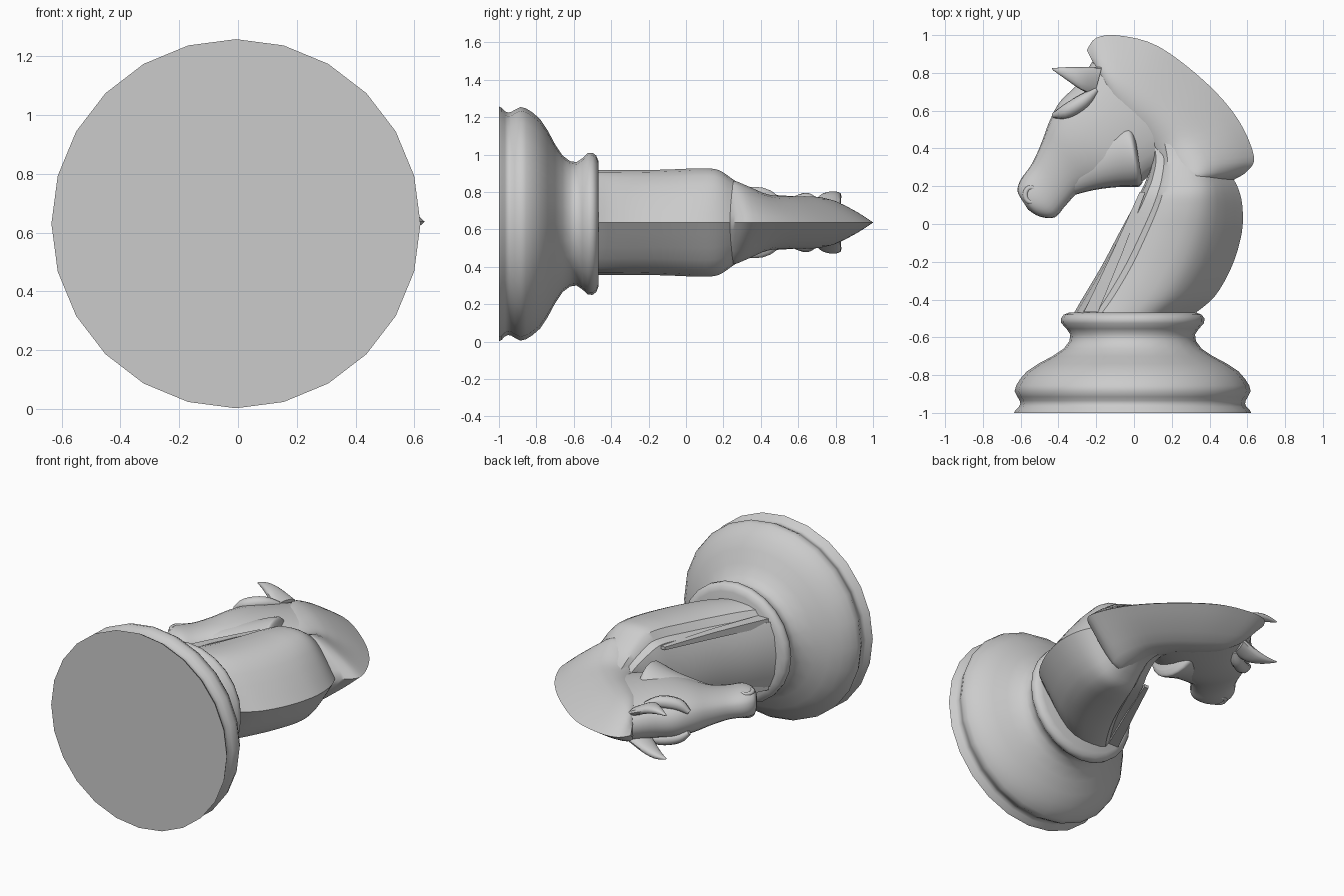
import bpy, bmesh, math

cube = bpy.data.objects.get("Cube")
if cube:
    bpy.data.objects.remove(cube, do_unlink=True)

MID = 0.637   # height of the symmetry plane of the figure

grey = bpy.data.materials.new("plain grey")
grey.use_nodes = True
grey.diffuse_color = (0.6, 0.6, 0.6, 1)
grey.node_tree.nodes["Principled BSDF"].inputs["Base Color"].default_value = (0.6, 0.6, 0.6, 1)


def skin(name, rings, angle=40):
    """Bridge closed rings of points, cap both ends and shade smooth."""
    bm = bmesh.new()
    rows = [[bm.verts.new(p) for p in r] for r in rings]
    n = len(rows[0])
    for a, b in zip(rows, rows[1:]):
        for i in range(n):
            j = (i + 1) % n
            bm.faces.new((a[i], a[j], b[j], b[i]))
    bm.faces.new(rows[0])
    bm.faces.new(rows[-1])
    bmesh.ops.recalc_face_normals(bm, faces=bm.faces[:])
    me = bpy.data.meshes.new(name)
    bm.to_mesh(me)
    bm.free()
    ob = bpy.data.objects.new(name, me)
    bpy.context.collection.objects.link(ob)
    me.materials.append(grey)
    bpy.ops.object.select_all(action='DESELECT')
    ob.select_set(True)
    bpy.context.view_layer.objects.active = ob
    bpy.ops.object.shade_smooth_by_angle(angle=math.radians(angle))


def smooth_rows(rows, steps):
    """Catmull-Rom interpolation between rows of numbers."""
    out = []
    last = len(rows) - 1
    for i in range(last):
        p0, p1, p2, p3 = (rows[min(max(k, 0), last)] for k in (i - 1, i, i + 1, i + 2))
        for s in range(steps):
            t = s / steps
            out.append([0.5 * (2 * b + (c - a) * t + (2 * a - 5 * b + 4 * c - d) * t * t
                               + (3 * b - a - 3 * c + d) * t ** 3)
                        for a, b, c, d in zip(p0, p1, p2, p3)])
    out.append(list(rows[-1]))
    return out


def loft(name, sections, profile, steps=4, angle=40):
    """Sections: front x, y, back x, y, half width, sideways offset."""
    rings = []
    for fx, fy, bx, by, w, off in smooth_rows(sections, steps):
        def point(t, s):
            return (fx + (bx - fx) * t, fy + (by - fy) * t, MID + off + s * w)
        ring = [point(t, s) for t, s in profile]
        ring += [point(t, -s) for t, s in reversed(profile[1:-1])]
        rings.append(ring)
    skin(name, rings, angle)


def oval(power, n=12):
    return [((1 - math.cos(math.pi * i / n)) / 2,
             max(0.0, math.sin(math.pi * i / n)) ** power if 0 < i < n else 0.0)
            for i in range(n + 1)]


def tube(name, points, depth):
    """Tapered rod through points of x, y, z, radius."""
    cu = bpy.data.curves.new(name, 'CURVE')
    cu.dimensions = '3D'
    cu.bevel_depth = depth
    cu.bevel_resolution = 2
    cu.use_fill_caps = True
    sp = cu.splines.new('POLY')
    rows = smooth_rows(points, 4)
    sp.points.add(len(rows) - 1)
    for p, (x, y, z, r) in zip(sp.points, rows):
        p.co = (x, y, z, 1)
        p.radius = r
    sp.use_smooth = True
    cu.materials.append(grey)
    ob = bpy.data.objects.new(name, cu)
    bpy.context.collection.objects.link(ob)


# Turned base, its axis along y
base = [(-1, .628), (-.985, .62), (-.968, .602), (-.952, .595), (-.935, .598), (-.915, .61),
        (-.885, .625), (-.855, .617),
        (-.82, .595), (-.78, .56), (-.74, .5), (-.70, .425), (-.66, .365), (-.62, .335),
        (-.585, .33), (-.555, .35), (-.525, .378), (-.5, .38), (-.48, .365), (-.468, .335)]
SIDES = 24
skin("base", [[(-.007 + r * math.sin(2 * math.pi * i / SIDES), y,
                .63 + r * math.cos(2 * math.pi * i / SIDES)) for i in range(SIDES)]
              for y, r in base], 45)

# Neck with a recessed chest and a wedge shaped back
neck_shape = [(0, 0), (.02, .45), (.07, .74), (.18, .77), (.23, .93), (.3, .98), (.4, 1), (.5, 1),
              (.6, .96), (.69, .86), (.77, .69), (.85, .47), (.93, .22), (1, 0)]
loft("neck", [(-.32, -.475, .32, -.475, .28, 0),
              (-.265, -.38, .43, -.38, .28, 0),
              (-.17, -.22, .52, -.22, .28, 0),
              (-.08, -.05, .57, -.05, .285, 0),
              (-.01, .08, .575, .08, .29, 0),
              (.035, .17, .555, .18, .28, 0),
              (.07, .25, .51, .27, .225, 0),
              (.09, .36, .46, .38, .16, 0),
              (.06, .55, .36, .58, .11, 0)], neck_shape, angle=35)

# Head from muzzle to poll
loft("head", [(-.605, .145, -.56, .075, .04, 0),
              (-.617, .18, -.50, .04, .075, 0),
              (-.60, .235, -.42, .035, .088, 0),
              (-.54, .32, -.36, .10, .085, 0),
              (-.49, .43, -.28, .175, .10, 0),
              (-.445, .55, -.14, .20, .13, 0),
              (-.39, .65, .0, .20, .145, 0),
              (-.30, .74, .10, .27, .145, 0),
              (-.22, .86, .25, .36, .13, 0)], oval(.75))

# Jaw muscles, ending in a clear edge before the neck
loft("cheeks", [(-.40, .31, -.33, .15, .07, 0),
                (-.29, .41, -.21, .18, .11, 0),
                (-.16, .50, -.09, .195, .15, 0),
                (-.06, .54, .0, .195, .185, 0),
                (-.02, .53, .03, .20, .188, 0),
                (.0, .50, .045, .22, .15, 0)], oval(.8))

# Crest and mane, tapering to a sharp ridge
wedge = [(0, 0), (.05, .45), (.15, .78), (.28, .95), (.4, 1), (.52, .9), (.65, .7), (.8, .43),
         (.91, .2), (1, 0)]
loft("mane", [(-.19, .80, -.25, .92, .04, 0),
              (-.16, .68, -.20, .985, .095, 0),
              (-.12, .57, -.08, .998, .13, 0),
              (-.06, .47, .13, .94, .14, 0),
              (.0, .42, .38, .75, .14, 0),
              (.06, .36, .55, .555, .15, 0),
              (.12, .31, .635, .36, .195, 0),
              (.16, .26, .60, .28, .22, 0),
              (.20, .24, .53, .235, .22, 0)], wedge)

for side, label in ((1, "upper"), (-1, "lower")):
    # Pointed ear
    loft(label + "_ear", [(-.17, .83, -.21, .68, .03, side * .085),
                          (-.28, .83, -.28, .71, .03, side * .13),
                          (-.36, .83, -.36, .765, .02, side * .145),
                          (-.435, .825, -.43, .815, .004, side * .14)], oval(.8, 8), 3)
    # Brow ridge over the eye
    tube(label + "_brow", [(-.425, .575, MID + side * .065, .4), (-.36, .595, MID + side * .105, 1),
                           (-.27, .65, MID + side * .12, 1),
                           (-.20, .71, MID + side * .105, .4)], .038)
    # Nostril rim
    ring = [(-.545 + .03 * math.cos(k * math.pi / 6), .155 + .038 * math.sin(k * math.pi / 6),
             MID + side * .07, 1) for k in range(13)]
    tube(label + "_nostril", ring, .014)
    # Strip beside the chest panel
    loft(label + "_chest_strip", [(-.265, -.465, -.19, -.465, .025, side * .205),
                                  (-.115, -.15, -.06, -.15, .02, side * .205),
                                  (.03, .17, .06, .17, .01, side * .2)],
         [(0, 0), (0, 1), (1, 1), (1, 0)], 2, 30)
